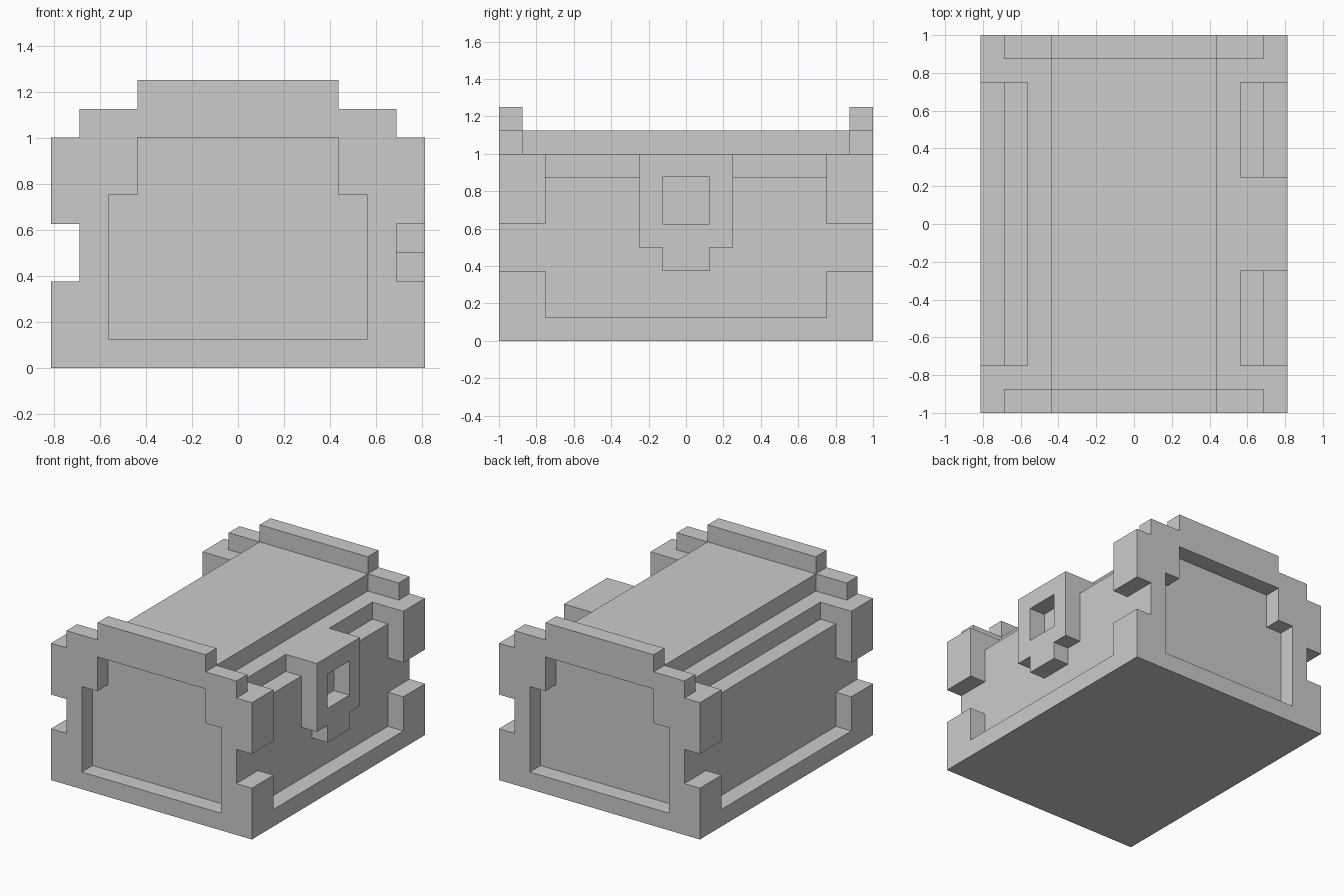
import bpy, bmesh
from math import radians
from mathutils import Matrix, Euler

if "Cube" in bpy.data.objects:
    bpy.data.objects.remove(bpy.data.objects["Cube"])

# Orientation of a flat profile: (x, z) seen from the front, (y, z) seen from the side
FRONT = Euler((radians(90), 0, 0)).to_matrix().to_4x4()
SIDE = Euler((radians(90), 0, radians(90))).to_matrix().to_4x4()


def mirrored(half):
    """Close a right-hand half outline into a symmetric one."""
    return half + [(-a, b) for a, b in reversed(half)]


def rect(a0, a1, b0, b1):
    return [(a0, b0), (a1, b0), (a1, b1), (a0, b1)]


def slab(name, loops, plane, lo, hi):
    """Extrude an outline (and optional holes) between lo and hi across its plane."""
    curve = bpy.data.curves.new(name, 'CURVE')
    curve.dimensions = '2D'
    curve.fill_mode = 'BOTH'
    curve.extrude = (hi - lo) / 2
    for loop in loops:
        s = curve.splines.new('POLY')
        s.points.add(len(loop) - 1)
        for p, (a, b) in zip(s.points, loop):
            p.co = (a, b, 0, 1)
        s.use_cyclic_u = True
    tmp = bpy.data.objects.new(name + "_profile", curve)
    bpy.context.collection.objects.link(tmp)
    dg = bpy.context.evaluated_depsgraph_get()
    mesh = bpy.data.meshes.new_from_object(tmp.evaluated_get(dg))
    bpy.data.objects.remove(tmp)

    mid = (lo + hi) / 2
    shift = (0, mid, 0) if plane is FRONT else (mid, 0, 0)
    bm = bmesh.new()
    bm.from_mesh(mesh)
    bmesh.ops.remove_doubles(bm, verts=bm.verts, dist=1e-4)
    bmesh.ops.dissolve_limit(bm, angle_limit=radians(1), verts=bm.verts, edges=bm.edges)
    bmesh.ops.recalc_face_normals(bm, faces=bm.faces)
    bmesh.ops.transform(bm, matrix=Matrix.Translation(shift) @ plane, verts=bm.verts)
    for f in bm.faces:
        f.smooth = False
    bm.to_mesh(mesh)
    bm.free()
    mesh.name = name
    ob = bpy.data.objects.new(name, mesh)
    bpy.context.collection.objects.link(ob)
    return ob


# Stepped body running between the two ends
slab("chest_body", [mirrored([(.6875, 0), (.6875, .875), (.5625, .875), (.5625, 1),
                              (.4375, 1), (.4375, 1.125)])], FRONT, -.875, .875)

# End frames with a recessed opening
frame = mirrored([(.8125, 0), (.8125, .375), (.6875, .375), (.6875, .625), (.8125, .625),
                  (.8125, 1), (.6875, 1), (.6875, 1.125), (.4375, 1.125), (.4375, 1.25)])
opening = mirrored([(.5625, .125), (.5625, .75), (.4375, .75), (.4375, 1)])
for end, lo in (("front", -1), ("back", .875)):
    slab(end + "_frame", [frame, opening], FRONT, lo, lo + .125)

# Bottom rails with raised ends, and lid corner brackets
rail = mirrored([(.75, .125), (.75, .375), (.875, .375), (.875, 0)])
bracket = [(.5625, .875), (.6875, .875), (.6875, .625), (.8125, .625), (.8125, 1), (.5625, 1)]
for side, sx in (("right", 1), ("left", -1)):
    lo, hi = sorted((sx * .6875, sx * .8125))
    slab(side + "_bottom_rail", [rail], SIDE, lo, hi)
    for end, y in (("front", -.875), ("back", .75)):
        slab(f"{end}_{side}_lid_corner", [[(sx * a, b) for a, b in bracket]],
             FRONT, y, y + .125)

# Lock plate with keyhole recess, and its mount on the lid
plate = mirrored([(.125, .375), (.125, .5), (.25, .5), (.25, 1)])
slab("lock_plate", [plate, rect(-.125, .125, .625, .875)], SIDE, .6875, .8125)
slab("lock_mount", [rect(-.25, .25, .875, 1)], SIDE, .5625, .6875)
